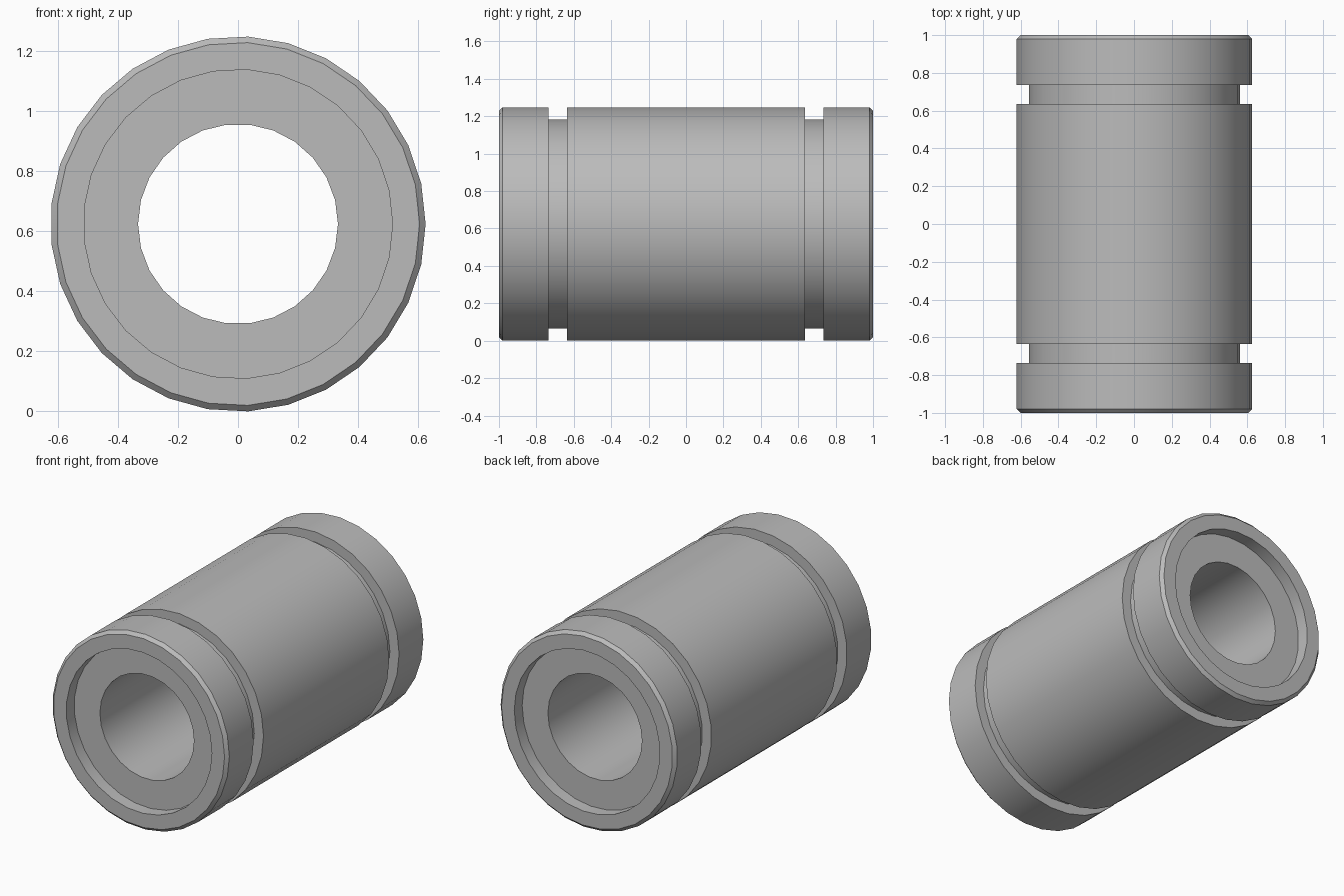
import bpy, bmesh, math

cube = bpy.data.objects.get("Cube")
if cube:
    bpy.data.objects.remove(cube, do_unlink=True)

AXIS_Z = 0.624

steel = bpy.data.materials.new("brushed grey steel")
steel.use_nodes = True
colour = (0.5, 0.5, 0.5, 1)
steel.diffuse_color = colour
steel.node_tree.nodes["Principled BSDF"].inputs["Base Color"].default_value = colour


def lathe(name, profile, sides):
    """Sweep a closed (radius, y) profile around the y axis."""
    bm = bmesh.new()
    rings = []
    for i in range(sides):
        a = 2 * math.pi * i / sides
        rings.append([bm.verts.new((r * math.cos(a), y, r * math.sin(a)))
                      for r, y in profile])
    for i, ring in enumerate(rings):
        after = rings[(i + 1) % sides]
        for j in range(len(profile)):
            k = (j + 1) % len(profile)
            bm.faces.new((ring[j], ring[k], after[k], after[j]))
    bmesh.ops.recalc_face_normals(bm, faces=bm.faces)
    mesh = bpy.data.meshes.new(name)
    bm.to_mesh(mesh)
    bm.free()
    mesh.materials.append(steel)
    obj = bpy.data.objects.new(name, mesh)
    obj.location.z = AXIS_Z
    bpy.context.collection.objects.link(obj)
    bpy.ops.object.select_all(action='DESELECT')
    obj.select_set(True)
    bpy.context.view_layer.objects.active = obj
    bpy.ops.object.shade_smooth_by_angle(angle=math.radians(30))
    return obj


def mirrored(half):
    """Complete a profile given from the front end to the middle."""
    return half + [(r, -y) for r, y in reversed(half)]


# Outer shell: recessed mouth, chamfered rim and a retaining groove at each end
lathe("outer_shell", mirrored([
    (0.515, -1.0), (0.605, -1.0), (0.625, -0.98),
    (0.625, -0.735), (0.56, -0.735), (0.56, -0.635), (0.625, -0.635),
]), 29)

# Inner sleeve: set back from the rims, its wall embedded in the shell
lathe("inner_sleeve", mirrored([(0.333, -0.92), (0.53, -0.92)]), 26)
